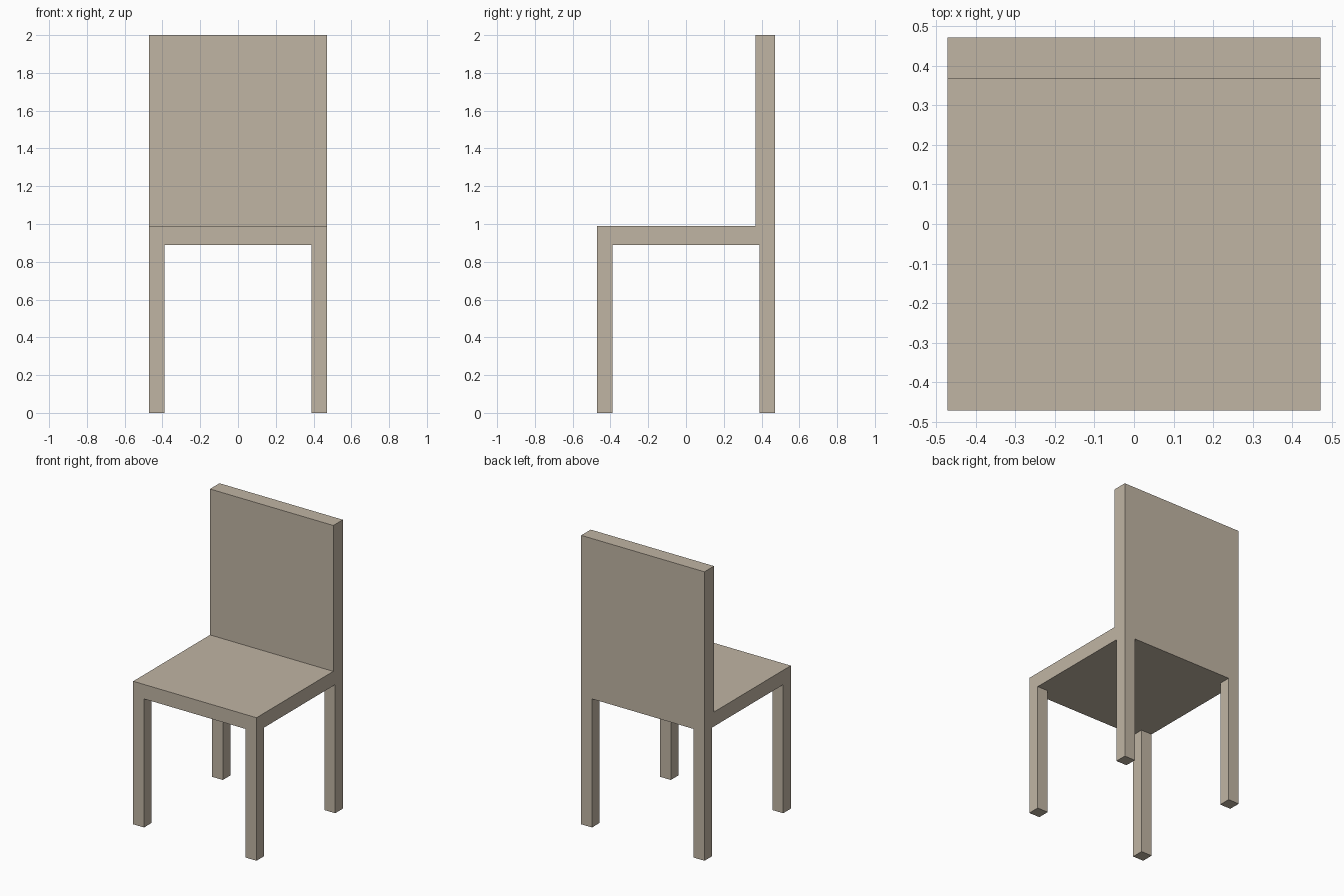
import bpy

if "Cube" in bpy.data.objects:
    bpy.data.objects.remove(bpy.data.objects["Cube"])

HALF = 0.472       # half of the seat's width and depth
LEG = 0.083        # leg thickness
SEAT_BOTTOM, SEAT_TOP, TOP = 0.89, 0.99, 2.0
BACK_FRONT = 0.368  # y of the backrest's front face

wood = bpy.data.materials.new("beige_wood")
wood.diffuse_color = (0.53, 0.46, 0.37, 1.0)
wood.use_nodes = True
wood.node_tree.nodes["Principled BSDF"].inputs["Base Color"].default_value = wood.diffuse_color


def box(name, low, high):
    """Add a box spanning two opposite corners."""
    centre = [(a + b) / 2 for a, b in zip(low, high)]
    bpy.ops.mesh.primitive_cube_add(size=1, location=centre)
    obj = bpy.context.object
    obj.name = name
    obj.scale = [b - a for a, b in zip(low, high)]
    bpy.ops.object.transform_apply(location=False, rotation=False, scale=True)
    obj.data.materials.append(wood)
    return obj


# Seat slab
box("seat", (-HALF, -HALF, SEAT_BOTTOM), (HALF, HALF, SEAT_TOP))

# Backrest panel, flush with the rear of the seat
box("backrest", (-HALF, BACK_FRONT, SEAT_TOP), (HALF, HALF, TOP))

# Four square legs, flush with the seat corners
inner = HALF - LEG
for side, x in (("left", -HALF), ("right", inner)):
    for end, y in (("front", -HALF), ("back", inner)):
        box(f"{end}_{side}_leg", (x, y, 0), (x + LEG, y + LEG, SEAT_BOTTOM))
